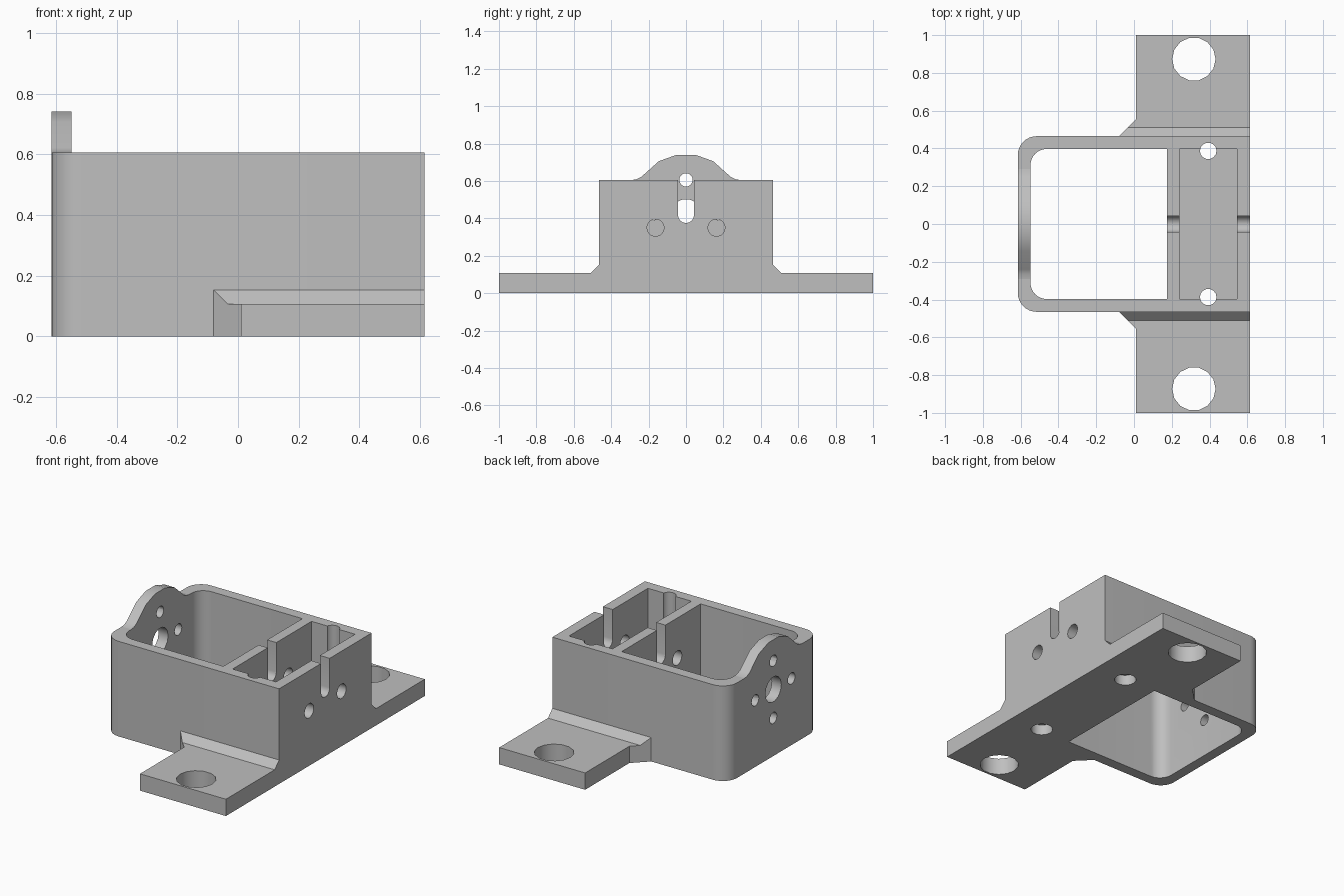
import bpy, bmesh
from math import sin, cos, pi
from mathutils import Vector

cube = bpy.data.objects.get("Cube")
if cube:
    bpy.data.objects.remove(cube, do_unlink=True)

grey = bpy.data.materials.new("plain_grey")
grey.use_nodes = True
colour = (0.52, 0.52, 0.52, 1)
grey.diffuse_color = colour
grey.node_tree.nodes["Principled BSDF"].inputs["Base Color"].default_value = colour


def finish(name, bm):
    bmesh.ops.recalc_face_normals(bm, faces=bm.faces)
    mesh = bpy.data.meshes.new(name)
    bm.to_mesh(mesh)
    bm.free()
    mesh.materials.append(grey)
    obj = bpy.data.objects.new(name, mesh)
    bpy.context.collection.objects.link(obj)
    return obj


def prism(name, outline, axis, low, high):
    """Extrude an (x, y) outline along z, or a (y, z) outline along x."""
    bm = bmesh.new()
    place = (lambda a, b: (a, b, low)) if axis == "z" else (lambda a, b: (low, a, b))
    face = bm.faces.new([bm.verts.new(place(a, b)) for a, b in outline])
    grown = bmesh.ops.extrude_face_region(bm, geom=[face])["geom"]
    step = Vector((0, 0, high - low)) if axis == "z" else Vector((high - low, 0, 0))
    bmesh.ops.translate(bm, verts=[v for v in grown if isinstance(v, bmesh.types.BMVert)], vec=step)
    return finish(name, bm)


def arc(cx, cy, r, start, end, steps):
    angles = [start + (end - start) * i / steps for i in range(steps + 1)]
    return [(cx + r * cos(a), cy + r * sin(a)) for a in angles]


def circle(cx, cy, r, sides=14):
    return arc(cx, cy, r, 0, 2 * pi, sides)[:-1]


def rectangle(a0, a1, b0, b1):
    return [(a0, b0), (a1, b0), (a1, b1), (a0, b1)]


def rounded_back(x0, x1, half, r):
    """Rectangle whose two corners at low x are rounded."""
    return ([(x1, -half), (x1, half)]
            + arc(x0 + r, half - r, r, pi / 2, pi, 8)
            + arc(x0 + r, r - half, r, pi, 1.5 * pi, 8))


def cut(obj, *cutter):
    tool = prism("cutter", *cutter)
    tool.hide_render = True
    mod = obj.modifiers.new("cut", "BOOLEAN")
    mod.operation, mod.solver, mod.object = "DIFFERENCE", "EXACT", tool
    bpy.context.view_layer.objects.active = obj
    bpy.ops.object.modifier_apply(modifier=mod.name)
    bpy.data.objects.remove(tool, do_unlink=True)


END, SIDE, TOP = 0.615, 0.465, 0.605
INNER, BACK = 0.397, -0.548
PLATE, FLOOR = 0.107, 0.13

# Housing with an open-bottom chamber and a floored compartment
housing = prism("housing", rounded_back(-END, END, SIDE, 0.1), "z", 0, TOP)
cut(housing, rounded_back(BACK, 0.175, INNER, 0.085), "z", -0.1, 1)
cut(housing, rectangle(0.24, 0.546, -INNER, INNER), "z", FLOOR, 1)

# Screw channels, wider underneath
for side in (-1, 1):
    cut(housing, circle(0.393, side * 0.387, 0.044), "z", -0.1, 1)
    cut(housing, circle(0.393, side * 0.387, 0.065), "z", -0.1, 0.067)

# Round-bottomed slot and two holes through the divider and end wall
slot = arc(0, 0.418, 0.043, pi, 2 * pi, 8) + [(0.043, 1), (-0.043, 1)]
cut(housing, slot, "x", 0.1, 0.8)
for side in (-1, 1):
    cut(housing, circle(side * 0.163, 0.35, 0.046), "x", 0.1, 0.8)

# Raised arch on the back wall
half_arch = [(0.29, TOP), (0.265, 0.609), (0.24, 0.621), (0.145, 0.706), (0.05, 0.74)]
arch = prism("back_arch", half_arch + [(-y, z) for y, z in reversed(half_arch)],
             "x", -END, BACK)

# Motor holes: a large bore and four screws around it
centre, ring = 0.424, 0.182
cut(housing, circle(0, centre, 0.08), "x", -0.8, -0.4)
for i in range(4):
    y, z = ring * cos(i * pi / 2), centre + ring * sin(i * pi / 2)
    for wall in ((housing, arch) if i == 1 else (housing,)):
        cut(wall, circle(y, z, 0.036), "x", -0.8, -0.4)

# Mounting flanges with a bolt hole and a sloped fillet along the housing
parts = [housing, arch]
for side, label in ((-1, "right"), (1, "left")):
    outline = [(0.01, 1), (END, 1), (END, SIDE), (-0.08, SIDE), (0.01, 0.555)]
    flange = prism("flange_" + label, [(x, side * y) for x, y in outline], "z", 0, PLATE)
    cut(flange, circle(0.317, side * 0.873, 0.115), "z", -0.1, 0.3)
    bm = bmesh.new()
    for x, y, z in ((-0.08, SIDE, PLATE), (-0.08, SIDE, 0.152), (-0.035, 0.51, PLATE),
                    (END, SIDE, PLATE), (END, SIDE, 0.152), (END, 0.51, PLATE)):
        bm.verts.new((x, side * y, z))
    bmesh.ops.convex_hull(bm, input=bm.verts)
    parts += [flange, finish("fillet_" + label, bm)]

# Smooth the rounded walls, keeping hard edges
bpy.ops.object.select_all(action="DESELECT")
for part in parts:
    part.select_set(True)
bpy.context.view_layer.objects.active = housing
bpy.ops.object.shade_smooth_by_angle(angle=pi / 6)
